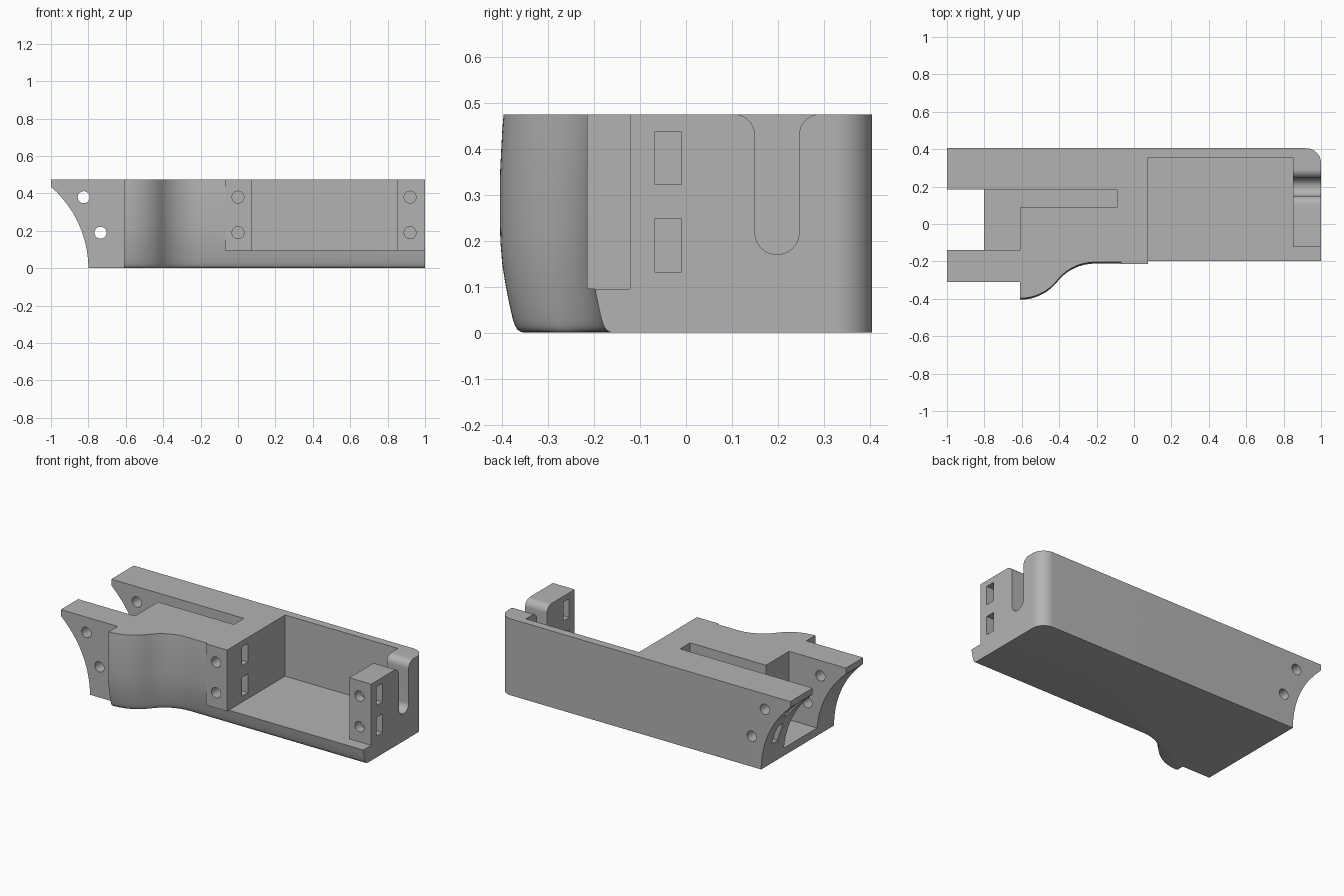
import bpy, bmesh
from math import sin, cos, pi, sqrt, asin

if "Cube" in bpy.data.objects:
    bpy.data.objects.remove(bpy.data.objects["Cube"], do_unlink=True)

TOP, BACK, FLOOR = 0.475, 0.405, 0.095
grey = bpy.data.materials.new("light grey plastic")
grey.diffuse_color = (0.45, 0.45, 0.45, 1)
grey.use_nodes = True
grey.node_tree.nodes["Principled BSDF"].inputs["Base Color"].default_value = (0.45, 0.45, 0.45, 1)


def loft(name, layers):
    """Closed solid through rings of equal point count."""
    bm = bmesh.new()
    rings = [[bm.verts.new(p) for p in ring] for ring in layers]
    n = len(rings[0])
    for a, b in zip(rings, rings[1:]):
        for i in range(n):
            j = (i + 1) % n
            bm.faces.new((a[i], a[j], b[j], b[i]))
    bm.faces.new(rings[0][::-1])
    bm.faces.new(rings[-1])
    bmesh.ops.recalc_face_normals(bm, faces=bm.faces)
    mesh = bpy.data.meshes.new(name)
    bm.to_mesh(mesh)
    bm.free()
    ob = bpy.data.objects.new(name, mesh)
    bpy.context.collection.objects.link(ob)
    mesh.materials.append(grey)
    return ob


def box(name, x0, x1, y0, y1, z0, z1):
    return loft(name, [[(x0, y0, z), (x1, y0, z), (x1, y1, z), (x0, y1, z)] for z in (z0, z1)])


def rod(name, x, z, y0, y1, r=0.032, n=32):
    ring = [(x + r * cos(2 * pi * i / n), z + r * sin(2 * pi * i / n)) for i in range(n)]
    return loft(name, [[(a, y, b) for a, b in ring] for y in (y0, y1)])


def combine(tool, operation="DIFFERENCE"):
    tool.hide_render = True
    mod = body.modifiers.new(tool.name, "BOOLEAN")
    mod.operation, mod.solver, mod.object = operation, "EXACT", tool
    bpy.context.view_layer.objects.active = body
    bpy.ops.object.modifier_apply(modifier=mod.name)
    bpy.data.objects.remove(tool, do_unlink=True)


# Front contour: two tangent arcs from the grip bulge to the flat side
x0, y0, dx, dy = -0.61, -0.405, 0.40, 0.193
R = (dx * dx + dy * dy) / (4 * dy)
sweep = asin(dx / 2 / R)
N = 14
arc = [(x0 + R * sin(sweep * i / N), y0 + R * (1 - cos(sweep * i / N))) for i in range(N + 1)]
arc += [(2 * x0 + dx - x, 2 * y0 + dy - y) for x, y in arc[-2::-1]]
arc.append((1.0, y0 + dy))

# Rounded rear corner
rc = 0.08
corner = [(1 - rc + rc * cos(a), BACK - rc + rc * sin(a)) for a in (pi / 2 * i / 12 for i in range(13))]

# Inward lean of the front at each height, with the small bottom fillet
LEAN = [(0, 0.053), (0.002, 0.045), (0.007, 0.038), (0.015, 0.033), (0.03, 0.028), (0.06, 0.021),
        (0.1, 0.013), (0.15, 0.005), (0.2, 0.001), (0.25, 0), (0.3, 0), (0.35, 0.0005),
        (0.4, 0.003), (0.437, 0.005), (TOP, 0.008)]
RL = 0.573


def end_x(z):
    """Concave left end."""
    return max(-1, -0.8 - RL + sqrt(RL * RL - z * z))


layers = []
for z, lean in LEAN:
    outline = [(x, y + lean) for x, y in arc] + corner
    outline += [(end_x(z), BACK), (end_x(z), -0.31), (x0, -0.31)]
    layers.append([(x, y, z) for x, y in outline])
body = loft("holder_body", layers)

# Flat mounting pad beside the tray
combine(box("mounting_pad", -0.07, 0.075, -0.215, -0.14, FLOOR, TOP), "UNION")

# Tray, post relief, left opening and narrow slot
combine(box("tray_cut", 0.075, 0.85, -0.5, 0.355, FLOOR, 0.6))
combine(box("post_relief", 0.8, 1.1, -0.5, -0.122, FLOOR, 0.6))
combine(box("left_opening", -1.2, x0, -0.14, 0.185, 0.05, 0.6))
combine(box("narrow_slot", -0.7, -0.09, 0.087, 0.185, 0.05, 0.6))

# Round-bottomed cable slot with flared lips in the right wall
yc, r, f = 0.198, 0.048, 0.045
half = [(r * sin(a), 0.17 + r - r * cos(a)) for a in (pi / 2 * i / 10 for i in range(11))]
half += [(r + f - f * cos(a), TOP - f + f * sin(a)) for a in (pi / 2 * i / 10 for i in range(11))]
half.append((r + f, 0.6))
ring = half + [(-y, z) for y, z in half[:0:-1]]
combine(loft("cable_slot", [[(x, yc + y, z) for y, z in ring] for x in (0.82, 1.1)]))

# Screw holes, with nut slots crossing them
for level, (z, arm_x) in enumerate([(0.19, -0.735), (0.38, -0.825)]):
    for x, front in ((0, -0.3), (0.92, -0.2)):
        combine(rod("screw_hole", x, z, front, 0.03))
    combine(rod("arm_hole", arm_x, z, -0.5, 0.5))
    combine(box("post_nut_slot", 0.8, 1.1, -0.068, -0.01, z - 0.058, z + 0.058))
    combine(box("pad_nut_slot", -0.05, 0.2, -0.068, -0.01, z - 0.058, z + 0.058))
    combine(box("arm_nut_slot", -1.1, arm_x + 0.05, 0.265, 0.323, z - 0.058, z + 0.058))

# Smooth curved faces, keep hard edges
bpy.ops.object.select_all(action="DESELECT")
body.select_set(True)
bpy.context.view_layer.objects.active = body
bpy.ops.object.shade_smooth_by_angle(angle=pi / 6)
